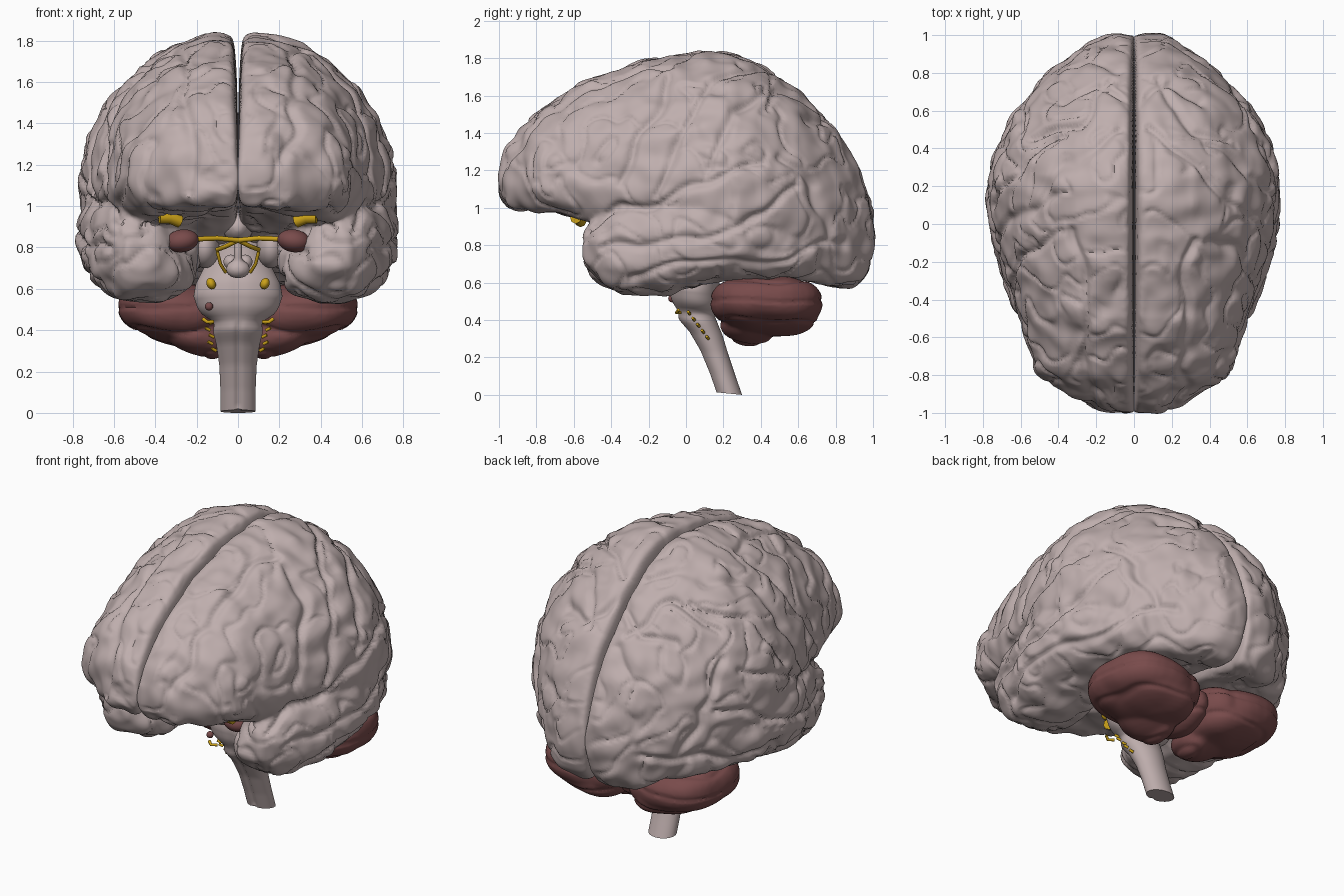
import bpy, bmesh, math
from mathutils import Vector, Matrix, noise
from mathutils.geometry import intersect_point_line

if "Cube" in bpy.data.objects:
    bpy.data.objects.remove(bpy.data.objects["Cube"])


def material(name, rgb):
    m = bpy.data.materials.new(name)
    m.use_nodes = True
    m.diffuse_color = (*rgb, 1)
    m.node_tree.nodes["Principled BSDF"].inputs["Base Color"].default_value = (*rgb, 1)
    return m


PINK = material("pale pink grey", (0.52, 0.425, 0.42))
RED = material("dark red", (0.19, 0.07, 0.07))
YELLOW = material("nerve yellow", (0.60, 0.36, 0.01))


def power(v, e):
    return math.copysign(abs(v) ** e, v)


def table(rows, t):
    """Interpolate the rows by their first value."""
    for a, b in zip(rows, rows[1:]):
        if t <= b[0]:
            f = (t - a[0]) / (b[0] - a[0])
            return [p + (q - p) * f for p, q in zip(a, b)][1:]
    return rows[-1][1:]


def loft(bm, rings):
    rings = [[bm.verts.new(p) for p in r] for r in rings]
    n = len(rings[0])
    for a, b in zip(rings, rings[1:]):
        for i in range(n):
            bm.faces.new((a[i], a[(i + 1) % n], b[(i + 1) % n], b[i]))
    bm.faces.new(rings[0][::-1])
    bm.faces.new(rings[-1])


def ball(bm, loc, size, tilt=0, e=1):
    """Ellipsoid; an exponent under one makes it boxier."""
    m = (Matrix.Translation(loc) @ Matrix.Rotation(tilt, 4, 'Y')
         @ Matrix.Diagonal((*size, 1)))
    new = bmesh.ops.create_uvsphere(bm, u_segments=32, v_segments=20, radius=1)
    for v in new["verts"]:
        v.co = m @ Vector([power(c, e) for c in v.co])


def finish(name, bm, mat, voxel=0, relief=None, side=1):
    """Fuse the solids, carve the relief and mirror to the wanted side."""
    bmesh.ops.recalc_face_normals(bm, faces=bm.faces)
    me = bpy.data.meshes.new(name)
    bm.to_mesh(me)
    bm.free()
    ob = bpy.data.objects.new(name, me)
    bpy.context.collection.objects.link(ob)
    if voxel:
        mod = ob.modifiers.new("fuse", 'REMESH')
        mod.mode, mod.voxel_size = 'VOXEL', voxel
        mod = ob.modifiers.new("soften", 'SMOOTH')
        mod.iterations = 4
        dg = bpy.context.evaluated_depsgraph_get()
        me = bpy.data.meshes.new_from_object(ob.evaluated_get(dg))
        ob.modifiers.clear()
        ob.data = me
    bm = bmesh.new()
    bm.from_mesh(me)
    bm.normal_update()
    if relief:
        moves = [v.normal * relief(v.co, v.normal) for v in bm.verts]
        for v, d in zip(bm.verts, moves):
            v.co += d
    if side < 0:
        bmesh.ops.scale(bm, vec=(-1, 1, 1), verts=bm.verts)
        bmesh.ops.reverse_faces(bm, faces=bm.faces)
    for f in bm.faces:
        f.smooth = True
    for edge in bm.edges:
        edge.smooth = edge.calc_face_angle(0) < 1
    bm.to_mesh(me)
    bm.free()
    me.materials.clear()
    me.materials.append(mat)


def tube(name, pts, r):
    cu = bpy.data.curves.new(name, 'CURVE')
    cu.dimensions, cu.bevel_depth, cu.bevel_resolution = '3D', r, 2
    cu.use_fill_caps = True
    sp = cu.splines.new('POLY')
    sp.points.add(len(pts) - 1)
    for p, q in zip(sp.points, pts):
        p.co = (*q, 1)
    cu.materials.append(YELLOW)
    bpy.context.collection.objects.link(bpy.data.objects.new(name, cu))


# Cerebrum stations: y, half width, bottom, widest height, top
CEREBRUM = [(-1.0, .14, 1.07, 1.13, 1.21), (-.95, .25, 1.0, 1.13, 1.33),
            (-.88, .38, .98, 1.14, 1.42), (-.78, .52, .96, 1.15, 1.52),
            (-.5, .60, .89, 1.12, 1.70), (-.2, .69, .83, 1.1, 1.79),
            (.1, .76, .76, 1.08, 1.83), (.25, .77, .70, 1.05, 1.82),
            (.4, .73, .65, 1.03, 1.76), (.6, .635, .63, 1.0, 1.62),
            (.8, .45, .58, .95, 1.41), (.9, .32, .58, .9, 1.25),
            (.96, .23, .64, .87, 1.10), (1.0, .15, .78, .86, .95)]
# Temporal lobe stations: y, inner x, outer x, bottom, top
TEMPORAL = [(-.54, .42, .54, .70, .87), (-.48, .35, .62, .61, .96),
            (-.35, .25, .68, .54, 1.03), (-.1, .19, .75, .54, 1.10),
            (.1, .17, .775, .60, 1.10), (.3, .14, .76, .63, 1.05),
            (.5, .1, .67, .625, 1.0), (.7, .08, .53, .615, .95)]
# Main furrows seen from the side (y, z) and from above (x, y)
SIDE_FURROWS = [[(-.52, .92), (-.2, 1.02), (.1, 1.12), (.4, 1.25)],
                [(-.45, .78), (-.1, .82), (.3, .92), (.6, 1.08)],
                [(-.3, .63), (.1, .70), (.5, .76), (.85, .8)],
                [(-.15, 1.1), (0, 1.4), (.15, 1.7)],
                [(-.35, 1.1), (-.22, 1.4), (-.05, 1.68)],
                [(.1, 1.2), (.22, 1.48), (.45, 1.62)],
                [(.5, 1.3), (.68, 1.1), (.75, .8)]]
TOP_FURROWS = [[(.25, -.95), (.29, -.7), (.27, -.4), (.3, -.05)],
               [(.55, .1), (.35, .3), (.08, .48)],
               [(.52, .47), (.3, .52), (.12, .75)],
               [(.05, .62), (.2, .72), (.38, .66)]]


def groove(p, lines, width):
    best = 1
    for line in lines:
        for a, b in zip(line, line[1:]):
            a, b = Vector((*a, 0)), Vector((*b, 0))
            f = intersect_point_line(p, a, b)[1]
            best = min(best, (p - a.lerp(b, min(1, max(0, f)))).length)
    return math.exp(-(best / width) ** 2)


def folds(seed):
    def relief(co, n):
        s = co + Vector((seed, seed * 2, 0))
        w = Vector((noise.noise(s * 4), noise.noise(s * 4 + Vector((9, 0, 0))),
                    noise.noise(s * 4 + Vector((0, 9, 0)))))
        p = co + w * .07
        cut = 0
        if abs(n.x) > .45 and co.x > .2:
            cut = groove(Vector((p.y, p.z, 0)), SIDE_FURROWS, .02)
        if co.z > 1.02 and n.z > -.2:
            cut = max(cut, groove(Vector((p.x, p.y, 0)), TOP_FURROWS, .02))
        fine = noise.noise((s + w * .12) * 5.5)
        cut = max(cut, .5 * math.exp(-(fine / .08) ** 2))
        bump = .02 * noise.noise(s * 9) + .005
        keep = min(1, max(0, (co.x - .012) / .06))
        return (bump - .025 * cut) * keep
    return relief


def cerebral_rings():
    for k in range(61):
        y = -math.cos(math.pi * k / 60)
        w, zb, zc, zt = table(CEREBRUM, y)
        xm, ring = min(.11, w * .6), []
        lift = .09 * min(1, max(0, (.2 - y) / .6)) * min(1, max(0, (y + .95) / .3))
        for i in range(64):
            t = math.tau * i / 64
            c, s = math.cos(t), math.sin(t)
            x = xm + (w - xm) * power(c, 1.2 if s > 0 else .5) if c > 0 else \
                xm - (xm + .002) * abs(c) ** .2
            z = zc + s * (zt - zc if s > 0 else zc - zb)
            ring.append((x, y, z - lift * min(0, s) * max(0, 1 - x / w)))
        yield ring


def temporal_rings():
    for k in range(31):
        y = -.54 + 1.24 * k / 30
        x0, x1, zb, zt = table(TEMPORAL, y)
        lean = .10 * min(1, max(0, -y / .3))
        ring = []
        for i in range(40):
            c, s = math.cos(math.tau * i / 40), math.sin(math.tau * i / 40)
            x = (x0 + x1) / 2 + (x1 - x0) / 2 * power(c, .8) - lean * s * min(0, c)
            ring.append((x, y, (zb + zt) / 2 + (zt - zb) / 2 * power(s, .85)))
        yield ring


def leaf_furrows(co, n):
    wave = math.sin(co.z * 50 + 7 * co.y * co.x + 2 * noise.noise(co * 4))
    return .008 * noise.noise(co * 7) - .009 * max(0, wave) ** 8


for side, label in ((1, "left"), (-1, "right")):
    # Folded hemisphere with its temporal lobe
    bm = bmesh.new()
    loft(bm, list(cerebral_rings()))
    loft(bm, list(temporal_rings()))
    finish(label + "_hemisphere", bm, PINK, .016, folds(3.7 + side), side)

    # Cerebellar lobe and tonsil
    bm = bmesh.new()
    ball(bm, (.31, .43, .495), (.27, .30, .14), -.12, .8)
    ball(bm, (.27, .46, .44), (.24, .25, .12), -.2, .85)
    ball(bm, (.15, .47, .48), (.15, .23, .14))
    ball(bm, (.19, .34, .37), (.16, .16, .09), -.2)
    ball(bm, (.13, .34, .33), (.08, .13, .07))
    finish(label + "_cerebellum", bm, RED, .014, leaf_furrows, side)

    # Small rounded bodies under the brain
    bm = bmesh.new()
    ball(bm, (side * .27, -.40, .832), (.08, .07, .055), side * .15)
    finish(label + "_amygdala", bm, RED)
    bm = bmesh.new()
    ball(bm, (side * .035, -.1, .73), (.035, .04, .035))
    ball(bm, (side * .16, -.02, .80), (.07, .12, .10))
    finish(label + "_peduncle", bm, PINK)
    bm = bmesh.new()
    ball(bm, (side * .13, -.09, .625), (.022, .03, .028), side * .4)
    finish(label + "_trigeminal_nerve", bm, YELLOW)

    # Optic nerve and tract, eye-movement nerve and nerve rootlets
    tube(label + "_optic_nerve", [(0, -.25, .835), (side * .10, -.28, .845),
                                  (side * .22, -.32, .84)], .012)
    tube(label + "_optic_tract", [(0, -.25, .835), (side * .06, -.22, .805),
                                  (side * .10, -.15, .79)], .011)
    tube(label + "_olfactory_tract", [(side * .28, -.56, .925), (side * .33, -.58, .945),
                                      (side * .38, -.59, .945)], .03)
    tube(label + "_oculomotor_nerve", [(side * .06, -.1, .68), (side * .085, -.14, .72),
                                       (side * .10, -.16, .78)], .008)
    for k in range(5):
        z = .30 + k * .033
        y = .12 - (z - .3) * .75
        x = .105 + .012 * (k % 2) + .006 * k
        tube(f"{label}_rootlet_{k}", [(side * x, y, z), (side * (x + .022), y - .01, z + .012)],
             .008)
    tube(label + "_facial_nerve", [(side * .12, -.03, .44), (side * .15, -.05, .44),
                                   (side * .17, -.04, .455)], .009)

# Middle of the cerebellum
bm = bmesh.new()
ball(bm, (0, .40, .47), (.12, .22, .14))
finish("cerebellar_vermis", bm, RED, .014, leaf_furrows)

# Brain stem: height, y centre, half width, half depth
STEM = [(0, .23, .085, .07), (.1, .195, .085, .07), (.22, .15, .09, .075),
        (.32, .105, .105, .09), (.38, .065, .12, .105), (.43, .05, .115, .10),
        (.46, .05, .17, .12), (.49, .045, .195, .13), (.55, .04, .215, .135),
        (.61, .045, .205, .135), (.66, .05, .18, .125), (.72, .06, .15, .12),
        (1.0, .06, .12, .1)]


def stem_furrow(co, n):
    width, depth = (.014, .014) if co.z < .43 else (.03, .008)
    return -depth * max(0, -n.y) * math.exp(-(co.x / width) ** 2)


bm = bmesh.new()
rings = []
for k in range(61):
    y, rx, ry = table(STEM, k / 60)
    turn = [math.tau * i / 64 for i in range(64)]
    rings.append([(rx * math.cos(t), y + ry * math.sin(t),
                   k / 60 + .1 * ry * (1 - math.sin(t))) for t in turn])
loft(bm, rings)
finish("brain_stem", bm, PINK, relief=stem_furrow)

# Central structures joining the hemispheres
bm = bmesh.new()
ball(bm, (0, -.12, .90), (.075, .14, .08))
ball(bm, (0, -.17, .78), (.022, .03, .09))
ball(bm, (0, -.16, .695), (.06, .05, .045))
finish("hypothalamus_and_pituitary", bm, PINK, .012)
bm = bmesh.new()
ball(bm, (0, .05, 1.05), (.07, .42, .09))
finish("corpus_callosum", bm, PINK)
bm = bmesh.new()
ball(bm, (-.14, -.075, .515), (.02, .02, .02))
finish("pons_spot", bm, RED)
